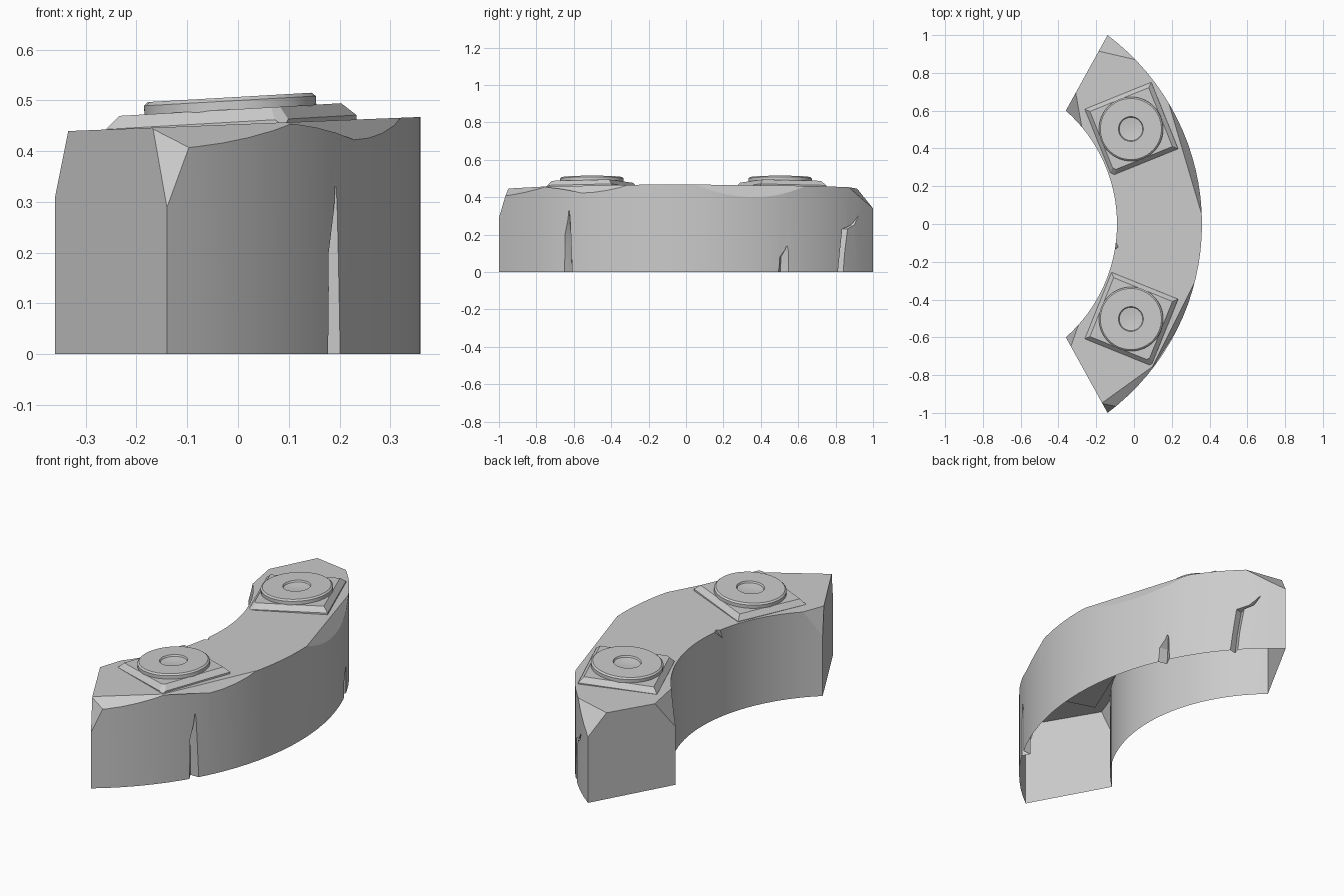
import bpy, bmesh
from math import sin, cos, asin, sqrt, pi, radians
from mathutils import Vector, Matrix

if "Cube" in bpy.data.objects:
    bpy.data.objects.remove(bpy.data.objects["Cube"])

CX, R_IN, R_OUT = -0.89, 0.80, 1.25      # shared arc centre and radii


def make(name, bm, angle=25):
    bmesh.ops.recalc_face_normals(bm, faces=bm.faces)
    me = bpy.data.meshes.new(name)
    bm.to_mesh(me)
    bm.free()
    ob = bpy.data.objects.new(name, me)
    bpy.context.collection.objects.link(ob)
    return ob


def smooth(ob, angle=25):
    bpy.ops.object.select_all(action='DESELECT')
    ob.select_set(True)
    bpy.context.view_layer.objects.active = ob
    bpy.ops.object.shade_smooth_by_angle(angle=radians(angle))


def skin(sections):
    """Closed bmesh through a list of equal-length point loops."""
    bm = bmesh.new()
    loops = [[bm.verts.new(p) for p in s] for s in sections]
    n = len(loops[0])
    for a, b in zip(loops, loops[1:]):
        for i in range(n):
            j = (i + 1) % n
            bm.faces.new((a[i], a[j], b[j], b[i]))
    bm.faces.new(loops[0])
    bm.faces.new(loops[-1])
    return bm


def arc(radius, half, n=32):
    angs = [-half + 2 * half * i / n for i in range(n + 1)]
    return [(CX + radius * cos(a), radius * sin(a)) for a in angs]


# curved block with a top that rises slightly outward
plan = arc(R_OUT, asin(1 / R_OUT)) + arc(R_IN, asin(0.6 / R_IN))[::-1]
body = make("curved_block", skin([[(x, y, 0) for x, y in plan],
                                  [(x, y, 0.453 + 0.04 * x) for x, y in plan]]))
cutters = []


def chip(a, b, c, scale=1.6, depth=0.15):
    """Flat chip: removes everything outside the plane through three points."""
    p = [Vector(v) for v in (a, b, c)]
    mid = sum(p, Vector()) / 3
    rad = Vector((mid.x - CX, mid.y, 0)).normalized() * 1.02
    inside = Vector((CX + rad.x, rad.y * 0.9, 0.2))
    n = (p[1] - p[0]).cross(p[2] - p[0]).normalized()
    if n.dot(mid - inside) < 0:
        n = -n
    tri = [mid + (v - mid) * scale for v in p]
    cutters.append(make("chip_cutter", skin([tri, [v + n * depth for v in tri]])))


def crack(path, depth=0.04):
    """V groove in the outer wall; path holds (y, z, width)."""
    def at(t, r, z):
        return (CX + r * cos(t), r * sin(t), z)
    rows = []
    for y, z, w in path:
        t, d = asin(y / R_OUT), w / R_OUT
        rows.append([at(t - d, R_OUT + 0.02, z), at(t + d, R_OUT + 0.02, z),
                     at(t, R_OUT - depth * min(1, w / 0.03), z)])
    cutters.append(make("crack_cutter", skin(rows)))


# broken end corners
chip((-0.31, 0.70, 0.44), (-0.28, 0.53, 0.44), (-0.37, 0.60, 0.28))
chip((-0.335, -0.65, 0.44), (-0.30, -0.55, 0.44), (-0.37, -0.60, 0.28))
chip((-0.19, 0.915, 0.446), (0.03, 0.865, 0.454), (-0.14, 1.0, 0.34))
chip((-0.165, -0.95, 0.446), (-0.09, -0.965, 0.41), (-0.135, -1.0, 0.29))
chip((-0.165, -0.945, 0.446), (0.09, -0.76, 0.457), (-0.09, -0.965, 0.405))
# chips along the outer and inner top edges
chip((0.19, 0.62, 0.46), (0.335, 0.13, 0.466), (0.316, 0.33, 0.40))
chip((0.115, -0.72, 0.458), (0.285, -0.38, 0.464), (0.256, -0.50, 0.425))
chip((-0.105, -0.05, 0.47), (-0.075, -0.11, 0.47), (-0.105, -0.15, 0.40), 1.0, 0.05)
# cracks in the outer wall
crack([(-0.63, -0.02, 0.035), (-0.632, 0.2, 0.028), (-0.625, 0.33, 0.006)])
crack([(0.52, -0.02, 0.045), (0.525, 0.08, 0.038), (0.54, 0.14, 0.008)])
crack([(0.825, -0.02, 0.03), (0.835, 0.1, 0.028), (0.85, 0.23, 0.03),
       (0.89, 0.25, 0.022), (0.92, 0.3, 0.006)], 0.035)

bpy.context.view_layer.objects.active = body
for c in cutters:
    m = body.modifiers.new("cut", 'BOOLEAN')
    m.operation, m.object, m.solver = 'DIFFERENCE', c, 'EXACT'
    bpy.ops.object.modifier_apply(modifier=m.name)
for c in cutters:
    bpy.data.objects.remove(c, do_unlink=True)

# hollow underside
bm = bmesh.new()
bm.from_mesh(body.data)
under = [f for f in bm.faces if all(v.co.z < 1e-4 for v in f.verts)]
bmesh.ops.delete(bm, geom=under, context='FACES')
bm.to_mesh(body.data)
bm.free()
smooth(body)

# tilted mounting pads: bevelled plate with a dished disc
for side, label in ((1, "back"), (-1, "front")):
    place = (Matrix.Translation((-0.015, 0.503 * side, 0.482))
             @ Matrix.Rotation(-0.057, 4, 'Y')
             @ Matrix.Rotation(radians(22) * side, 4, 'Z'))

    def square(h, z):
        return [(h, h, z), (-h, h, z), (-h, -h, z), (h, -h, z)]
    bm = skin([square(0.19, -0.05), square(0.19, -0.025), square(0.168, 0)])
    # one broken corner per plate
    corner = Vector((0.17, -0.17, 0)) if side < 0 else Vector((-0.17, -0.17, 0))
    n = Vector((corner.x, corner.y, 0.25)).normalized()
    cut = bmesh.ops.bisect_plane(bm, geom=bm.verts[:] + bm.edges[:] + bm.faces[:],
                                 plane_co=corner * 0.95, plane_no=n, clear_outer=True)
    edges = [e for e in cut['geom_cut'] if isinstance(e, bmesh.types.BMEdge)]
    bmesh.ops.holes_fill(bm, edges=edges)
    plate = make(label + "_pad_plate", bm)
    plate.matrix_world = place

    profile = [(0.17, -0.005), (0.17, 0.017), (0.162, 0.024),
               (0.066, 0.024), (0.062, 0.016), (0.03, 0.012), (0.004, 0.011)]
    disc = make(label + "_pad_disc", skin(
        [[(r * cos(2 * pi * i / 40), r * sin(2 * pi * i / 40), z) for i in range(40)]
         for r, z in profile]))
    disc.matrix_world = place
    smooth(disc)
